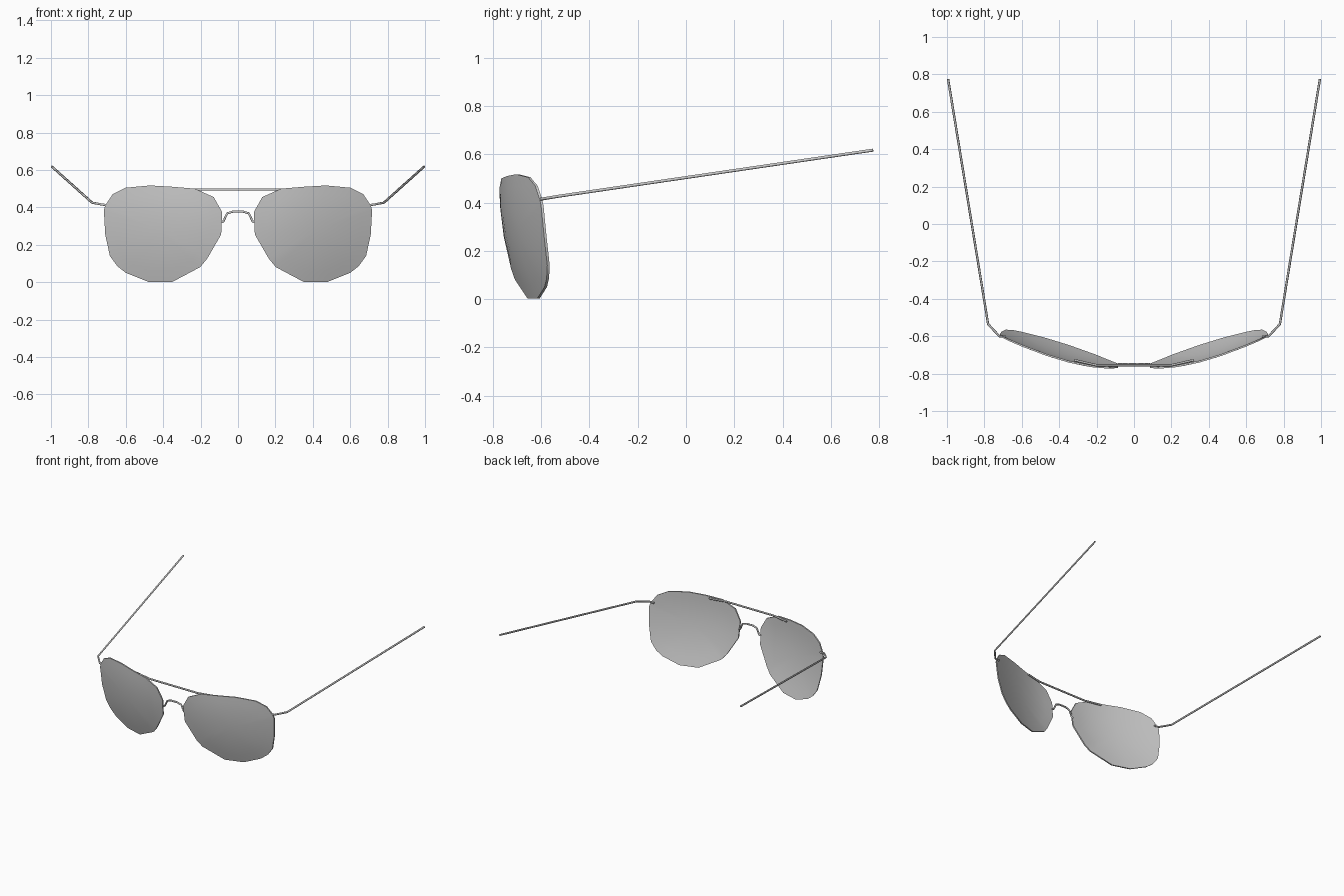
import bpy, bmesh
from mathutils import Vector

if "Cube" in bpy.data.objects:
    bpy.data.objects.remove(bpy.data.objects["Cube"])

grey = bpy.data.materials.new("satin_grey")
grey.diffuse_color = (0.6, 0.6, 0.6, 1)
grey.use_nodes = True
grey.node_tree.nodes["Principled BSDF"].inputs["Base Color"].default_value = grey.diffuse_color

# Lens outline in x, z (one side, mirrored later)
OUTLINE = [(.71, .41), (.67, .47), (.60, .505), (.47, .517), (.35, .51), (.23, .50),
           (.13, .455), (.085, .375), (.09, .255), (.165, .125), (.203, .08),
           (.35, .002), (.48, .002), (.60, .05), (.645, .085), (.685, .14),
           (.71, .255), (.717, .385)]
CENTRE = (.42, .28)
THICK = .01


def lens_y(x, z):
    """Wrapped and tilted lens surface."""
    u = x - .1
    return -.775 + .62 * u * u - .28 * u ** 3 + .34 * (.5 - z) ** 2


def make_lens(name, side):
    bm = bmesh.new()
    skins = []
    for offset in (0, THICK):
        rings = []
        for s in (1, .8, .6, .4, .2):
            ring = []
            for px, pz in OUTLINE:
                x = CENTRE[0] + (px - CENTRE[0]) * s
                z = CENTRE[1] + (pz - CENTRE[1]) * s
                ring.append(bm.verts.new((side * x, lens_y(x, z) + offset, z)))
            rings.append(ring)
        mid = bm.verts.new((side * CENTRE[0], lens_y(*CENTRE) + offset, CENTRE[1]))
        skins.append((rings, mid))
    n = len(OUTLINE)
    for rings, mid in skins:
        for i in range(n):
            j = (i + 1) % n
            for a, b in zip(rings, rings[1:]):
                bm.faces.new((a[i], a[j], b[j], b[i]))
            bm.faces.new((rings[-1][i], rings[-1][j], mid))
    # Edge between front and back skins
    front, back = skins[0][0][0], skins[1][0][0]
    for i in range(n):
        j = (i + 1) % n
        bm.faces.new((front[i], front[j], back[j], back[i]))
    bmesh.ops.recalc_face_normals(bm, faces=bm.faces[:])
    mesh = bpy.data.meshes.new(name)
    bm.to_mesh(mesh)
    bm.free()
    mesh.materials.append(grey)
    ob = bpy.data.objects.new(name, mesh)
    bpy.context.collection.objects.link(ob)
    bpy.ops.object.select_all(action='DESELECT')
    ob.select_set(True)
    bpy.context.view_layer.objects.active = ob
    bpy.ops.object.shade_smooth_by_angle()


def make_wire(name, points, radius=.0065):
    curve = bpy.data.curves.new(name, 'CURVE')
    curve.dimensions = '3D'
    curve.bevel_depth = radius
    curve.bevel_resolution = 1
    curve.use_fill_caps = True
    spline = curve.splines.new('POLY')
    spline.points.add(len(points) - 1)
    for p, co in zip(spline.points, points):
        p.co = (*co, 1)
    curve.materials.append(grey)
    ob = bpy.data.objects.new(name, curve)
    bpy.context.collection.objects.link(ob)


def both_sides(half):
    """Mirror a path that starts at the centre line."""
    return [(-x, y, z) for x, y, z in reversed(half)] + half


for label, side in (("right", 1), ("left", -1)):
    make_lens(label + "_lens", side)
    # Temple arm: hinge hook, bend, long straight arm
    arm = [(.685, -.602, .412), (.72, -.60, .414), (.78, -.535, .425), (.994, .775, .617)]
    make_wire(label + "_temple_arm", [(side * x, y, z) for x, y, z in arm])

# Straight brow bar, tucked behind the lens tops
make_wire("brow_bar", both_sides([(.2, -.755, .495), (.32, -.728, .495)]))
# Arched nose bridge
make_wire("nose_bridge", both_sides([(.025, -.75, .378), (.058, -.75, .368),
                                     (.078, -.75, .325), (.092, -.752, .32)]))
